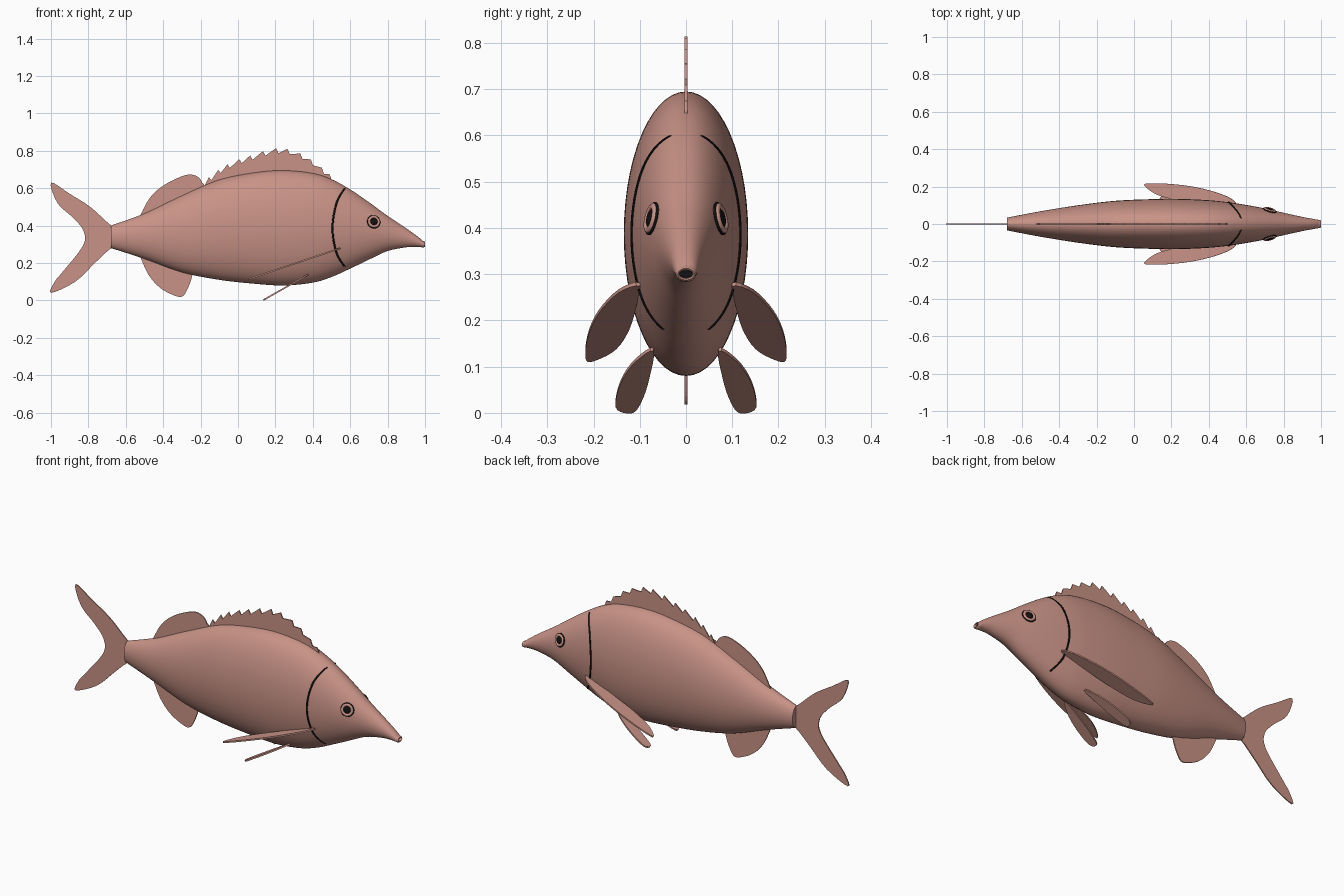
import bpy, bmesh, math
from mathutils import Vector

cube = bpy.data.objects.get("Cube")
if cube:
    bpy.data.objects.remove(cube, do_unlink=True)


def material(name, rgb):
    m = bpy.data.materials.new(name)
    m.use_nodes = True
    m.diffuse_color = (*rgb, 1)
    m.node_tree.nodes["Principled BSDF"].inputs["Base Color"].default_value = (*rgb, 1)
    return m


SKIN = material("dusty pink skin", (0.58, 0.29, 0.24))
DARK = material("black", (0.006, 0.005, 0.005))


def catmull(pts, steps, closed=False):
    """Smooth curve through the given points."""
    pts = [Vector(p) for p in pts]
    n, out = len(pts), []
    for i in range(n if closed else n - 1):
        if closed:
            a, b, c, d = (pts[(i + k) % n] for k in (-1, 0, 1, 2))
        else:
            a, b, c, d = (pts[min(max(i + k, 0), n - 1)] for k in (-1, 0, 1, 2))
        for s in range(steps):
            t = s / steps
            out.append(0.5 * (2 * b + (c - a) * t + (2 * a - 5 * b + 4 * c - d) * t * t
                              + (3 * b - a - 3 * c + d) * t ** 3))
    return out if closed else out + [pts[-1]]


def make(name, bm, mat, smooth=True):
    bmesh.ops.recalc_face_normals(bm, faces=bm.faces[:])
    mesh = bpy.data.meshes.new(name)
    bm.to_mesh(mesh)
    bm.free()
    mesh.materials.append(mat)
    ob = bpy.data.objects.new(name, mesh)
    bpy.context.collection.objects.link(ob)
    if smooth:
        bpy.ops.object.select_all(action="DESELECT")
        ob.select_set(True)
        bpy.context.view_layer.objects.active = ob
        bpy.ops.object.shade_smooth_by_angle(angle=math.radians(40))
    return ob


def loft(rings, closed=False):
    """Bridge rings of points; cap the ends, or join last to first."""
    bm = bmesh.new()
    vs = [[bm.verts.new(p) for p in r] for r in rings]
    n = len(vs[0])
    for i in range(len(vs) if closed else len(vs) - 1):
        a, b = vs[i], vs[(i + 1) % len(vs)]
        for j in range(n):
            bm.faces.new((a[j], a[(j + 1) % n], b[(j + 1) % n], b[j]))
    if not closed:
        bm.faces.new(vs[0])
        bm.faces.new(vs[-1])
    return bm


# Body stations: x, top, bottom, half width
STATIONS = [(-.68, .40, .28, .034), (-.5, .465, .222, .068), (-.3, .56, .15, .1),
            (-.1, .645, .11, .124), (.1, .685, .088, .133), (.25, .695, .08, .134),
            (.4, .68, .095, .127), (.5, .648, .125, .117), (.6, .593, .17, .102),
            (.7, .525, .218, .083), (.8, .452, .264, .06), (.9, .385, .284, .038),
            (.96, .342, .286, .027), (.988, .318, .283, .022)]
BODY = catmull([Vector(s) for s in STATIONS], 6)


def section(x):
    """Centre height, half height and half width of the body at x."""
    for a, b in zip(BODY, BODY[1:]):
        if x <= b[0]:
            s = a.lerp(b, (x - a[0]) / (b[0] - a[0]))
            break
    else:
        s = BODY[-1]
    return (s[1] + s[2]) / 2, (s[1] - s[2]) / 2, s[3]


def skin_y(x, z):
    c, h, w = section(x)
    return w * math.sqrt(max(0, 1 - ((z - c) / h) ** 2))


def ellipse(x, c, h, w, n=56):
    return [(x, w * math.cos(2 * math.pi * k / n), c + h * math.sin(2 * math.pi * k / n))
            for k in range(n)]


# Body, with the mouth opening turned inward at the snout
rings = [ellipse(s[0], (s[1] + s[2]) / 2, (s[1] - s[2]) / 2, s[3]) for s in BODY]
rings += [ellipse(.997, .3, .0155, .0205), ellipse(1.0, .3, .0125, .0175),
          ellipse(.997, .3, .009, .015), ellipse(.975, .3, .007, .013)]
make("body", loft(rings), SKIN)
make("mouth_opening", loft([ellipse(.978, .3, .0085, .0145, 24),
                            ellipse(.986, .3, .0085, .0145, 24)]), DARK)


def fin(name, pts, thick=.006):
    """Thin plate from an outline of 3D points."""
    bm = bmesh.new()
    bm.faces.new([bm.verts.new(p) for p in pts])
    ob = make(name, bm, SKIN, False)
    mod = ob.modifiers.new("thickness", "SOLIDIFY")
    mod.thickness = thick
    mod.offset = 0
    return ob


def upright(pts, steps=4):
    return [(p[0], 0, p[1]) for p in catmull([Vector((*p, 0)) for p in pts], steps)]


# Forked tail
fin("tail_fin", upright([(-.64, .38), (-.69, .41), (-.79, .50), (-.9, .57), (-1, .63),
                         (-.965, .52), (-.88, .44), (-.825, .37), (-.83, .29), (-.94, .15),
                         (-.98, .1), (-1, .04), (-.87, .1), (-.765, .2), (-.69, .27),
                         (-.64, .3)]))
# Soft rear dorsal and anal fins
fin("rear_dorsal_fin", upright([(-.53, .44), (-.47, .55), (-.39, .62), (-.28, .67),
                                (-.22, .664), (-.19, .625), (-.19, .57)]))
fin("anal_fin", upright([(-.53, .25), (-.48, .14), (-.42, .07), (-.35, .03), (-.3, .02),
                         (-.27, .06), (-.245, .13), (-.24, .2)]))

# Spiny dorsal fin: sawtooth along an arching crest
crest = catmull([Vector(p) for p in [(-.19, .63, 0), (-.08, .715, 0), (.05, .77, 0),
                                     (.22, .815, 0), (.36, .772, 0), (.49, .675, 0)]], 10)
teeth = 13
outline = [(-.19, 0, .59)]
for i in range(teeth):
    p = crest[round(i * (len(crest) - 1) / (teeth - 1))]
    drop = .015 + .022 * i / teeth
    outline += [(p.x, 0, p.y), (p.x + .012, 0, p.y - drop)]
base = [(x, 0, sum(section(x)[:2]) - .03) for x in (.46, .35, .2, .05, -.08)]
fin("spiny_dorsal_fin", outline + base)

# Paired leaf fins: outline in y, z; x follows the height
PECTORAL = [(.1, .278), (.145, .264), (.19, .217), (.213, .165), (.216, .117),
            (.19, .119), (.15, .142), (.122, .185), (.106, .24)]
PELVIC = [(.07, .137), (.108, .115), (.135, .08), (.15, .04), (.149, .01),
          (.115, .003), (.095, .03), (.08, .075)]


def leaf(name, pts, side, x0, z0, slope):
    curve = catmull([Vector((*p, 0)) for p in pts], 4, True)
    fin(name, [(x0 + (p[1] - z0) * slope, side * p[0], p[1]) for p in curve], .008)


def ring(centre, normal, radius, tube, name, mat):
    u = normal.cross(Vector((0, 0, 1))).normalized()
    v = normal.cross(u)
    rows = []
    for i in range(32):
        a = 2 * math.pi * i / 32
        out = u * math.cos(a) + v * math.sin(a)
        rows.append([centre + out * (radius + tube * math.cos(b)) + normal * tube * math.sin(b)
                     for b in (2 * math.pi * k / 10 for k in range(10))])
    make(name, loft(rows, True), mat)


for side, label in ((-1, "front_side"), (1, "back_side")):
    leaf(label + "_pectoral_fin", PECTORAL, side, .06, .115, 2.97)
    leaf(label + "_pelvic_fin", PELVIC, side, .15, .01, 1.76)

    # Eye: raised lid around a dark pupil, set square to the skin
    x, z, e = .725, .42, .01
    slope_x = (skin_y(x + e, z) - skin_y(x - e, z)) / (2 * e)
    slope_z = (skin_y(x, z + e) - skin_y(x, z - e)) / (2 * e)
    normal = Vector((-slope_x, side, -slope_z)).normalized()
    centre = Vector((x, side * skin_y(x, z), z))
    ring(centre + normal * .002, normal, .034, .003, label + "_eye_rim", DARK)
    ring(centre + normal * .003, normal, .026, .008, label + "_eyelid", SKIN)
    bm = bmesh.new()
    bmesh.ops.create_uvsphere(bm, u_segments=24, v_segments=12, radius=.021)
    bmesh.ops.scale(bm, vec=(1, 1, .4), verts=bm.verts[:])
    pupil = make(label + "_pupil", bm, DARK)
    pupil.location = centre + normal * .004
    pupil.rotation_euler = normal.to_track_quat("Z", "Y").to_euler()

    # Gill line: a slim tube lying on the skin
    path = catmull([Vector(p) for p in [(.57, .6, 0), (.53, .53, 0), (.508, .43, 0),
                                        (.508, .34, 0), (.53, .245, 0), (.57, .18, 0)]], 6)
    rows = []
    for p in path:
        c = Vector((p.x, side * skin_y(p.x, p.y), p.y))
        rows.append([c + Vector((.0055 * math.cos(a), .004 * math.sin(a), 0))
                     for a in (2 * math.pi * k / 8 for k in range(8))])
    make(label + "_gill_line", loft(rows), DARK)
